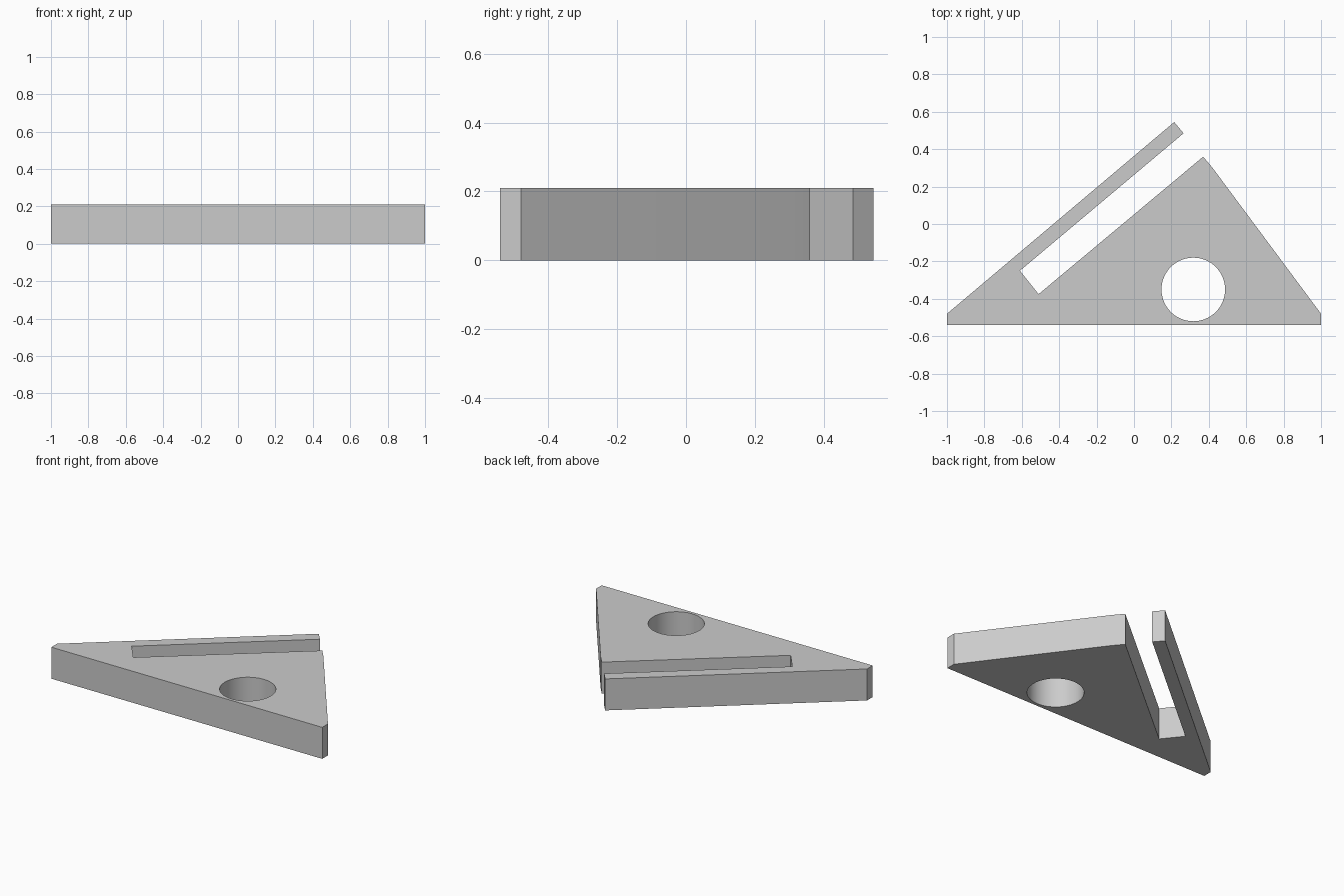
import bpy, bmesh, math

old = bpy.data.objects.get("Cube")
if old:
    bpy.data.objects.remove(old, do_unlink=True)

HEIGHT = 0.21

grey = bpy.data.materials.new("plain grey")
grey.use_nodes = True
colour = (0.6, 0.6, 0.6, 1)
grey.diffuse_color = colour
grey.node_tree.nodes["Principled BSDF"].inputs["Base Color"].default_value = colour


def prism(name, outline, z0, z1):
    """Extrude a counter-clockwise outline from z0 to z1."""
    bm = bmesh.new()
    face = bm.faces.new([bm.verts.new((x, y, z0)) for x, y in outline])
    top = bmesh.ops.extrude_face_region(bm, geom=[face])["geom"]
    moved = [v for v in top if isinstance(v, bmesh.types.BMVert)]
    bmesh.ops.translate(bm, verts=moved, vec=(0, 0, z1 - z0))
    bmesh.ops.recalc_face_normals(bm, faces=bm.faces)
    mesh = bpy.data.meshes.new(name)
    bm.to_mesh(mesh)
    bm.free()
    mesh.materials.append(grey)
    obj = bpy.data.objects.new(name, mesh)
    bpy.context.collection.objects.link(obj)
    return obj


def circle(cx, cy, radius, sides=64):
    angles = [math.tau * i / sides for i in range(sides)]
    return [(cx + radius * math.cos(a), cy + radius * math.sin(a)) for a in angles]


# Triangular plate with blunted corners
plate = prism("triangular_plate", [
    (-1, -0.54), (1, -0.54), (1, -0.48),
    (0.42, 0.30), (0.215, 0.545), (-1, -0.48)], 0, HEIGHT)

# Open-ended slot beside the long edge, and the round through hole
slot = prism("slot_cutter", [
    (-0.51, -0.375), (0.546, 0.507), (0.44, 0.632), (-0.61, -0.25)],
    -0.1, HEIGHT + 0.1)
hole = prism("hole_cutter", circle(0.317, -0.35, 0.17), -0.1, HEIGHT + 0.1)

bpy.ops.object.select_all(action='DESELECT')
bpy.context.view_layer.objects.active = plate
plate.select_set(True)
for cutter in (slot, hole):
    cut = plate.modifiers.new(cutter.name, 'BOOLEAN')
    cut.operation = 'DIFFERENCE'
    cut.solver = 'EXACT'
    cut.object = cutter
    bpy.ops.object.modifier_apply(modifier=cut.name)
    bpy.data.objects.remove(cutter, do_unlink=True)

# Smooth the hole wall, keep every corner crisp
bpy.ops.object.shade_smooth_by_angle(angle=math.radians(7))
